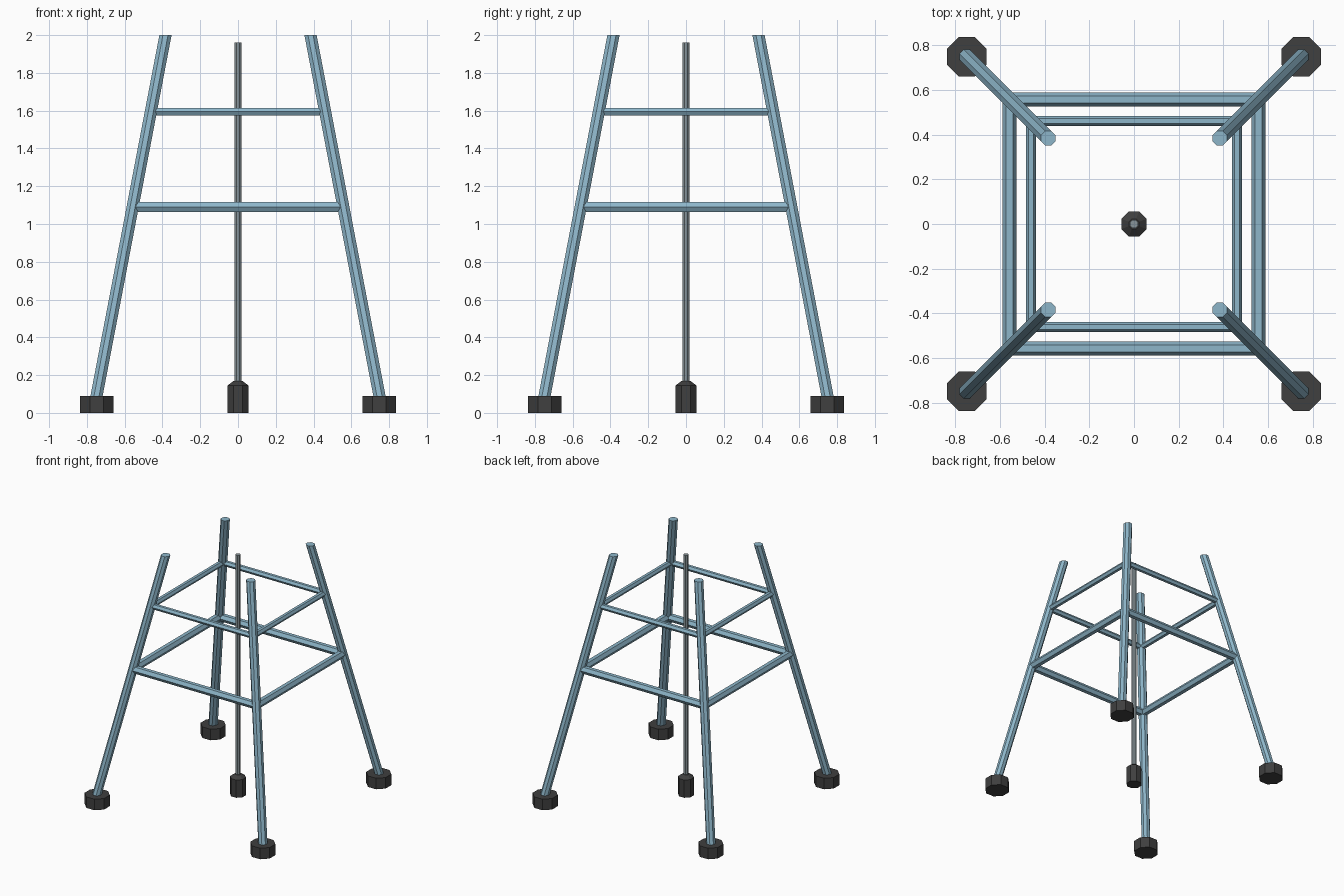
import bpy, bmesh, math
from mathutils import Vector

if "Cube" in bpy.data.objects:
    bpy.data.objects.remove(bpy.data.objects["Cube"])


def material(name, rgb):
    m = bpy.data.materials.new(name)
    m.diffuse_color = (*rgb, 1)
    m.use_nodes = True
    m.node_tree.nodes["Principled BSDF"].inputs["Base Color"].default_value = m.diffuse_color
    return m


BLUE = material("light blue steel", (0.27, 0.47, 0.59))
GREY = material("grey pipe", (0.25, 0.30, 0.32))
DARK = material("dark footing", (0.05, 0.05, 0.05))


def loft(name, rings, mat):
    """Closed prism through a list of vertex rings."""
    bm = bmesh.new()
    loops = [[bm.verts.new(p) for p in ring] for ring in rings]
    n = len(loops[0])
    for a, b in zip(loops, loops[1:]):
        for i in range(n):
            j = (i + 1) % n
            bm.faces.new((a[i], a[j], b[j], b[i]))
    bm.faces.new(loops[0][::-1])
    bm.faces.new(loops[-1])
    bmesh.ops.recalc_face_normals(bm, faces=bm.faces)
    me = bpy.data.meshes.new(name)
    bm.to_mesh(me)
    bm.free()
    me.materials.append(mat)
    ob = bpy.data.objects.new(name, me)
    bpy.context.collection.objects.link(ob)
    return ob


def ring(c, r, n, u=(1, 0, 0), v=(0, 1, 0), offset=0.0):
    c, u, v = Vector(c), Vector(u), Vector(v)
    angles = [offset + 2 * math.pi * i / n for i in range(n)]
    return [c + r * (math.cos(a) * u + math.sin(a) * v) for a in angles]


def leg_pos(z):
    return 0.766 - 0.191 * z


EIGHTH = math.pi / 8

# Leaning legs, cut level at the top, with octagonal footings
for sx, side in ((-1, "left"), (1, "right")):
    for sy, end in ((-1, "front"), (1, "back")):
        loft(f"{end}_{side}_leg",
             [ring((sx * leg_pos(z), sy * leg_pos(z), z), 0.035, 8, offset=EIGHTH)
              for z in (0.03, 2.0)], BLUE)
        loft(f"{end}_{side}_footing",
             [ring((sx * 0.748, sy * 0.748, z), 0.095, 8, offset=EIGHTH)
              for z in (0, 0.09)], DARK)

# Two levels of hexagonal cross beams
for level, z, r in (("lower", 1.09, 0.031), ("upper", 1.595, 0.023)):
    p = leg_pos(z)
    for s, end, side in ((-1, "front", "left"), (1, "back", "right")):
        loft(f"{level}_{end}_beam",
             [ring((x, s * p, z), r, 6, (0, 1, 0), (0, 0, 1)) for x in (-p, p)], BLUE)
        loft(f"{level}_{side}_beam",
             [ring((s * p, y, z), r, 6, (1, 0, 0), (0, 0, 1)) for y in (-p, p)], BLUE)

# Central pipe on a tapered footing
loft("centre_pipe", [ring((0, 0, z), 0.02, 8, offset=EIGHTH) for z in (0.1, 1.96)], GREY)
loft("centre_footing",
     [ring((0, 0, z), r, 8, offset=EIGHTH)
      for z, r in ((0, 0.06), (0.145, 0.06), (0.17, 0.024))], DARK)
